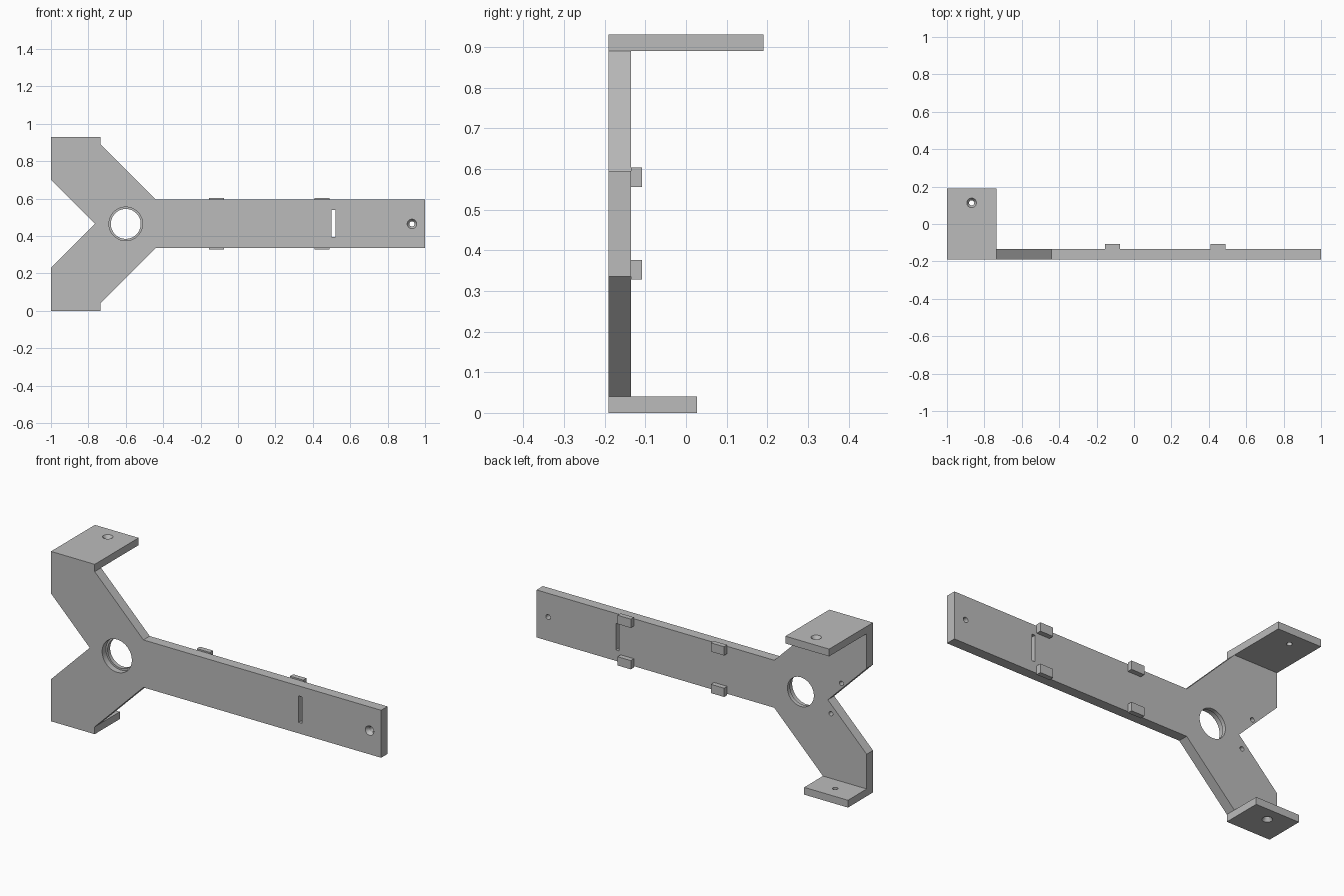
import bpy, bmesh, math
from mathutils import Matrix, Vector

cube = bpy.data.objects.get("Cube")
if cube:
    bpy.data.objects.remove(cube, do_unlink=True)

grey = bpy.data.materials.new("plain grey")
grey.use_nodes = True
grey.diffuse_color = (0.5, 0.5, 0.5, 1)
grey.node_tree.nodes["Principled BSDF"].inputs["Base Color"].default_value = (0.5, 0.5, 0.5, 1)

FRONT, BACK, MID = -0.19, -0.135, 0.465


def finish(name, bm):
    bmesh.ops.recalc_face_normals(bm, faces=bm.faces)
    mesh = bpy.data.meshes.new(name)
    bm.to_mesh(mesh)
    bm.free()
    mesh.materials.append(grey)
    ob = bpy.data.objects.new(name, mesh)
    bpy.context.collection.objects.link(ob)
    return ob


def box(name, x, y, z):
    bm = bmesh.new()
    bmesh.ops.create_cube(bm, size=1)
    for v in bm.verts:
        v.co = [sum(r) / 2 + c * (r[1] - r[0]) for r, c in zip((x, y, z), v.co)]
    return finish(name, bm)


def plug(start, direction, r1, r2, depth):
    """Round cutter running from start along direction, r1 narrowing to r2."""
    bm = bmesh.new()
    d = Vector(direction)
    turn = d.to_track_quat('Z', 'Y').to_matrix().to_4x4()
    place = Matrix.Translation(Vector(start) + d * depth / 2) @ turn
    bmesh.ops.create_cone(bm, cap_ends=True, segments=48, radius1=r1, radius2=r2,
                          depth=depth, matrix=place)
    return finish("cutter", bm)


def cut(ob, cutters):
    bpy.context.view_layer.objects.active = ob
    for c in cutters:
        c.hide_render = True
        m = ob.modifiers.new("cut", 'BOOLEAN')
        m.operation, m.solver, m.object = 'DIFFERENCE', 'EXACT', c
        bpy.ops.object.modifier_apply(modifier=m.name)
        bpy.data.objects.remove(c, do_unlink=True)


def countersunk(start, direction):
    """Screw hole with a conical mouth at start."""
    d = Vector(direction)
    s = Vector(start) - d * 0.002
    return [plug(s, d, 0.027, 0.014, 0.02), plug(s, d, 0.014, 0.014, 0.1)]


# Forked main plate: lower half outline, mirrored about the centre line
lower = [(-0.765, MID), (-1, 0.23), (-1, 0), (-0.735, 0), (-0.735, 0.04), (-0.44, 0.335), (1, 0.335)]
upper = [(x, 2 * MID - z) for x, z in reversed(lower[1:])]
bm = bmesh.new()
face = bm.faces.new([bm.verts.new((x, FRONT, z)) for x, z in lower + upper])
side = bmesh.ops.extrude_face_region(bm, geom=[face])
bmesh.ops.translate(bm, vec=(0, BACK - FRONT, 0),
                    verts=[g for g in side["geom"] if isinstance(g, bmesh.types.BMVert)])
plate = finish("forked_plate", bm)

back = (0, 1, 0)
holes = [plug((-0.6, FRONT - 0.01, MID), back, 0.09, 0.09, 0.043),     # stepped large bore
         plug((-0.6, FRONT - 0.02, MID), back, 0.08, 0.08, 0.1),
         box("cutter", (0.5, 0.52), (-0.25, -0.1), (0.395, 0.54))]     # slot
holes += countersunk((0.93, FRONT, MID), back)
for x, z in ((-0.847, 0.577), (-0.783, 0.394)):                        # blind holes on the back
    holes.append(plug((x, BACK + 0.01, z), (0, -1, 0), 0.012, 0.012, 0.04))
cut(plate, holes)

# Mounting flanges reaching backwards
top = box("upper_flange", (-1, -0.735), (BACK, 0.19), (0.89, 0.93))
cut(top, countersunk((-0.868, 0.113, 0.93), (0, 0, -1)))
bottom = box("lower_flange", (-1, -0.735), (BACK, 0.027), (0, 0.04))
cut(bottom, countersunk((-0.868, -0.05, 0), (0, 0, 1)))

# Small tabs along both edges of the arm
tabs = []
for end, x in (("inner", -0.115), ("outer", 0.45)):
    for level, z in (("lower", 0.352), ("upper", 0.579)):
        tabs.append(box(f"{end}_{level}_tab", (x - 0.04, x + 0.04),
                        (BACK, -0.108), (z - 0.024, z + 0.024)))

# Smooth the bores, keep the edges crisp
bpy.ops.object.select_all(action='DESELECT')
for ob in (plate, top, bottom):
    ob.select_set(True)
bpy.context.view_layer.objects.active = plate
bpy.ops.object.shade_smooth_by_angle(angle=math.radians(30))
